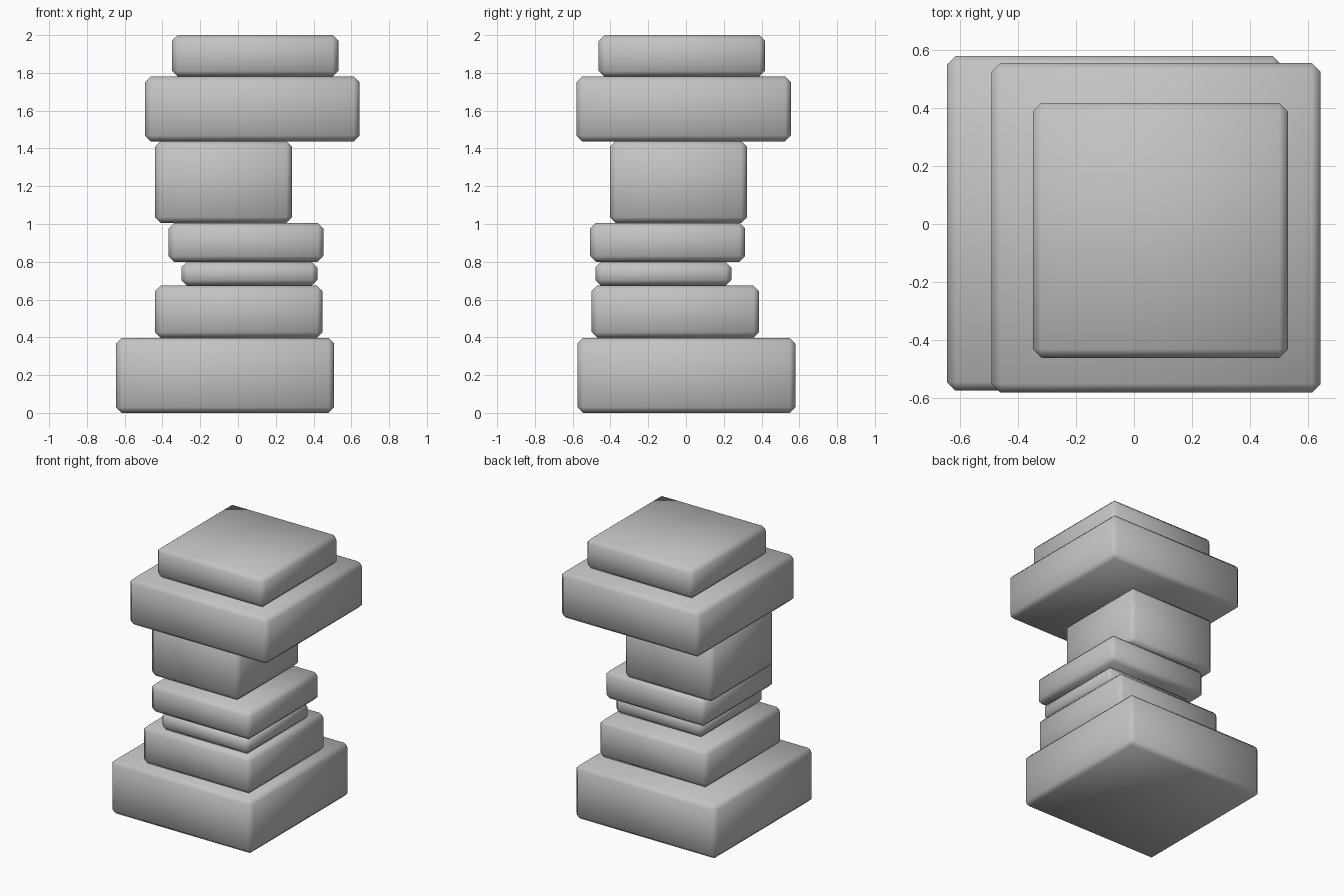
import bpy

cube = bpy.data.objects.get("Cube")
if cube:
    bpy.data.objects.remove(cube, do_unlink=True)

# Single stone colour
stone = bpy.data.materials.new("grey_stone")
stone.use_nodes = True
GREY = (0.55, 0.55, 0.55, 1)
stone.diffuse_color = GREY
stone.node_tree.nodes["Principled BSDF"].inputs["Base Color"].default_value = GREY


def add_block(name, x, y, width, bottom, top, bevel=0.03):
    """Square block with chamfered edges and soft shading."""
    bpy.ops.mesh.primitive_cube_add(size=1, location=(x, y, (bottom + top) / 2))
    block = bpy.context.object
    block.name = name
    block.scale = (width, width, top - bottom)
    bpy.ops.object.transform_apply(location=False, rotation=False, scale=True)
    block.data.materials.append(stone)
    chamfer = block.modifiers.new("chamfer", 'BEVEL')
    chamfer.width = bevel
    chamfer.segments = 1
    chamfer.limit_method = 'NONE'
    bpy.ops.object.shade_smooth()


# Blocks from the ground up: name, centre x, centre y, width, height of top
blocks = [
    ("base_block", -0.068, 0.002, 1.154, 0.397),
    ("lower_block", 0.004, -0.056, 0.886, 0.674),
    ("thin_slab", 0.06, -0.12, 0.72, 0.80),
    ("middle_slab", 0.042, -0.097, 0.82, 1.006),
    ("column_block", -0.077, -0.04, 0.726, 1.438),
    ("wide_block", 0.076, -0.013, 1.136, 1.78),
    ("cap_block", 0.091, -0.022, 0.88, 2.0),
]
bottom = 0
for name, x, y, width, top in blocks:
    add_block(name, x, y, width, bottom, top)
    bottom = top
